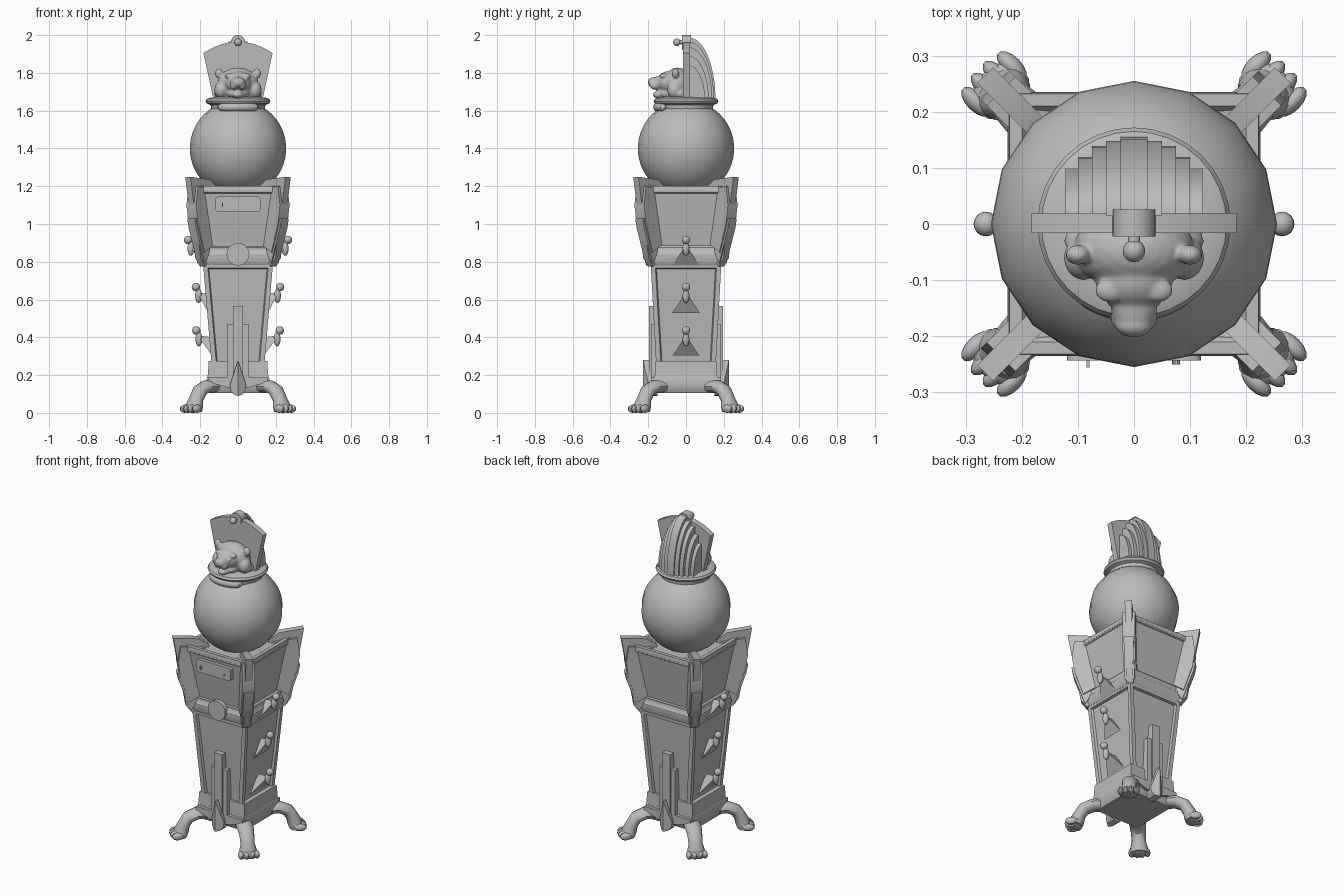
import bpy, bmesh, math
from mathutils import Matrix, Vector

if "Cube" in bpy.data.objects:
    bpy.data.objects.remove(bpy.data.objects["Cube"])

stone = bpy.data.materials.new("plain grey")
stone.diffuse_color = (0.5, 0.5, 0.5, 1)
stone.use_nodes = True
stone.node_tree.nodes["Principled BSDF"].inputs["Base Color"].default_value = stone.diffuse_color
QUARTERS = [math.pi / 4 + k * math.pi / 2 for k in range(4)]
BOTH = [0, math.pi]


def finish(name, bm):
    bmesh.ops.recalc_face_normals(bm, faces=bm.faces)
    me = bpy.data.meshes.new(name)
    bm.to_mesh(me)
    bm.free()
    me.materials.append(stone)
    ob = bpy.data.objects.new(name, me)
    bpy.context.collection.objects.link(ob)
    return ob


def loft(name, rings, turns=(0,), inset=None):
    """Skin closed rings of points; optionally recess each side of band 0."""
    bm = bmesh.new()
    for a in turns:
        rot = Matrix.Rotation(a, 3, 'Z')
        vs = [[bm.verts.new(rot @ Vector(p)) for p in r] for r in rings]
        n = len(vs[0])
        bands = []
        for r0, r1 in zip(vs, vs[1:]):
            bands.append([bm.faces.new((r0[i], r0[(i + 1) % n], r1[(i + 1) % n], r1[i]))
                          for i in range(n)])
        bm.faces.new(vs[0][::-1])
        bm.faces.new(vs[-1])
        if inset:
            bm.normal_update()
            bmesh.ops.recalc_face_normals(bm, faces=bm.faces)
            bmesh.ops.inset_individual(bm, faces=bands[0], thickness=inset[0])
            bmesh.ops.inset_individual(bm, faces=bands[0], thickness=0.008, depth=-inset[1])
    return finish(name, bm)


def box_loft(name, sections, inset=None):
    """Rectangular sections (half x, half y, z)."""
    return loft(name, [[(-x, -y, z), (x, -y, z), (x, y, z), (-x, y, z)]
                       for x, y, z in sections], inset=inset)


def lathe(name, prof, n=32):
    return loft(name, [[(r * math.cos(2 * math.pi * i / n), r * math.sin(2 * math.pi * i / n), z)
                        for i in range(n)] for r, z in prof])


def slab(name, pts, y0, y1, turns=(0,), mirror=False):
    """Extrude an x-z outline from y0 (number or function of x) to y1."""
    f = y0 if callable(y0) else (lambda x: y0)
    bm = bmesh.new()
    for a in turns:
        rot = Matrix.Rotation(a, 3, 'Z')
        for s in ((1, -1) if mirror else (1,)):
            front = [bm.verts.new(rot @ Vector((s * x, f(x), z))) for x, z in pts]
            back = [bm.verts.new(rot @ Vector((s * x, y1, z))) for x, z in pts]
            bm.faces.new(front)
            bm.faces.new(back[::-1])
            n = len(pts)
            for i in range(n):
                j = (i + 1) % n
                bm.faces.new((front[i], back[i], back[j], front[j]))
    return finish(name, bm)


def balls(name, items, seg=16, rings=10, turns=(0,)):
    bm = bmesh.new()
    for a in turns:
        for c, s in items:
            m = Matrix.Rotation(a, 4, 'Z') @ Matrix.Translation(c) @ Matrix.Diagonal((*s, 1))
            bmesh.ops.create_uvsphere(bm, u_segments=seg, v_segments=rings, radius=1, matrix=m)
    return finish(name, bm)


def rect(x0, x1, z0, z1):
    return [(x0, z0), (x1, z0), (x1, z1), (x0, z1)]


def disc(cx, cz, r, n=28):
    return [(cx + r * math.cos(2 * math.pi * i / n), cz + r * math.sin(2 * math.pi * i / n))
            for i in range(n)]


# Base and pedestal
box_loft("base_plate", [(.15, .15, .105), (.165, .165, .13), (.17, .17, .165), (.16, .165, .2)])
box_loft("base_block", [(.16, .165, .19), (.155, .16, .275)])
box_loft("lower_body", [(.135, .155, .2), (.185, .187, .79)], inset=(.035, .014))
box_loft("belt", [(.185, .185, .78), (.197, .197, .8), (.197, .197, .84), (.19, .19, .85),
                  (.188, .188, .875), (.175, .175, .89)])

# Upper cabinet with sunk top
box_loft("upper_body", [(.18, .188, .86), (.225, .235, 1.18)], inset=(.02, .006))
box_loft("upper_rim", [(.225, .235, 1.175), (.222, .232, 1.2), (.2, .21, 1.2), (.18, .19, 1.175)])

# Corner fins in stepped layers
slab("corner_fins", [(.17, 1.19), (.23, 1.235), (.375, 1.25), (.365, 1.19), (.30, .82),
                     (.265, .775), (.2, .85)], -.02, .02, QUARTERS)
slab("fin_cheeks", [(.18, 1.18), (.335, 1.2), (.35, 1.1), (.335, 1.0), (.285, .85), (.2, .9)],
     -.036, .036, QUARTERS)
slab("fin_steps", [(.25, 1.03), (.352, 1.03), (.342, .98), (.275, .79), (.24, .85)],
     -.028, .028, QUARTERS)

# Front and back stepped pilasters with teardrop leaf
slab("pilaster", rect(-.027, .027, .15, .565), -.195, -.13, BOTH)
slab("pilaster_steps", rect(-.055, .055, .15, .47), -.185, -.13, BOTH)
slab("leaf", [(0, .28), (.018, .225), (.042, .15), (.04, .12), (.022, .096), (0, .09)],
     lambda x: -.228 + .7 * abs(x), -.15, BOTH, mirror=True)
slab("leaf_brackets", [(0, .125), (.06, .135), (.16, .165), (.16, .19), (.06, .19), (0, .2)],
     -.185, -.15, BOTH, mirror=True)

# Front medallion and sign plate
slab("medallion", disc(0, .84, .06), -.212, -.18)
plate = [(sx * .105 + .014 * math.cos(t), 1.105 + sz * .026 + .014 * math.sin(t))
         for sx, sz, q in ((1, 1, 0), (-1, 1, 1), (-1, -1, 2), (1, -1, 3))
         for t in [math.pi / 2 * (q + k / 3) for k in range(4)]]
slab("sign_plate", plate, -.243, -.2)
slab("sign_pin_left", rect(-.085, -.079, 1.09, 1.11), -.256, -.23)
slab("sign_pin_right", disc(.075, 1.095, .007, 10), -.25, -.23)

# Side hooks: wedge, post and ball
for i, (z0, wall, tip) in enumerate([(.3, .135, .215), (.53, .158, .217), (.78, .185, .258)]):
    for s, side in ((-1, "left"), (1, "right")):
        bm = bmesh.new()
        v = [bm.verts.new(p) for p in ((s * wall, -.072, z0), (s * wall, .072, z0),
                                       (s * wall, 0, z0 + .1), (s * tip, 0, z0 + .11))]
        for f in ((0, 1, 2), (0, 1, 3), (1, 2, 3), (2, 0, 3)):
            bm.faces.new([v[k] for k in f])
        finish(f"hook_wedge_{side}_{i}", bm)
        balls(f"hook_knob_{side}_{i}", [((s * (tip + .006), 0, z0 + .136), (.022,) * 3),
                                        ((s * (tip - .008), 0, z0 + .09), (.018, .018, .038))])

# Paw legs on the diagonals
rings = []
for r, z, w, h, tilt in ((.17, .14, .05, .035, 0), (.235, .14, .048, .034, -.25),
                         (.285, .118, .043, .036, -.8), (.312, .075, .04, .036, -1.2),
                         (.325, .04, .05, .042, -1.3), (.335, .006, .052, .042, -1.57)):
    rings.append([(r - h * math.sin(tilt) * math.sin(t), w * math.cos(t),
                   z + h * math.cos(tilt) * math.sin(t))
                  for t in [2 * math.pi * k / 14 for k in range(14)]])
loft("legs", rings, QUARTERS)
toes = [((.362 - abs(k) * .006, k * .03, .022), (.034, .017, .022)) for k in (-1.5, -.5, .5, 1.5)]
balls("paws", [((.335, 0, .026), (.046, .056, .026))] + toes, 14, 8, QUARTERS)

# Globe and collar
balls("globe", [((0, 0, 1.4), (.255,) * 3)], 16, 28)
lathe("collar", [(.14, 1.595), (.145, 1.63), (.165, 1.638), (.172, 1.65), (.165, 1.662),
                 (.15, 1.668), (.12, 1.672)])
bar = []
for k in range(13):
    a = -math.pi / 2 + (k / 6 - 1) * .78
    q = .022 * math.sqrt(max(.06, 1 - ((k - 6) / 6) ** 8))
    bar.append([((.152 + q * math.cos(t)) * math.cos(a), (.152 + q * math.cos(t)) * math.sin(a),
                 1.618 + q * math.sin(t)) for t in [2 * math.pi * j / 12 for j in range(12)]])
loft("collar_bar", bar)

# Crest plate with boss, and ribbed shell behind
arch = [(.183 - .0305 * k, 1.965 - .06 * (1 - k / 6) ** 2) for k in range(13)]
slab("crest_plate", [(-.13, 1.66), (.13, 1.66)] + arch, -.016, .02)
slab("crest_boss", disc(0, 1.962, .038), -.022, .026)
balls("crest_knob", [((0, -.048, 1.962), (.02,) * 3), ((0, -.03, 1.962), (.011, .02, .011))])
for i, (w, top, depth) in enumerate([(.122, 1.84, .10), (.1, 1.89, .12), (.075, 1.935, .138),
                                     (.05, 1.965, .148), (.024, 1.988, .156)]):
    prof = [(.01, 1.66)] + [(.015 + (depth - .015) * math.cos(t), 1.66 + (top - 1.66) * math.sin(t))
                            for t in [math.pi / 2 * k / 12 for k in range(13)]]
    slab(f"shell_rib_{i}", prof, -w, w, (math.pi / 2,))

# Animal head with open jaw
parts = [((0, -.045, 1.74), (.108, .075, .088)), ((0, -.03, 1.69), (.125, .06, .05)),
         ((0, -.095, 1.75), (.07, .06, .058)), ((0, -.14, 1.748), (.042, .06, .034)),
         ((0, -.18, 1.75), (.034, .022, .026)), ((0, -.08, 1.69), (.06, .07, .032)),
         ((0, -.14, 1.684), (.03, .036, .02)), ((0, -.12, 1.71), (.03, .04, .025))]
for s in (-1, 1):
    parts += [((s * .1, -.055, 1.797), (.022, .018, .027)),
              ((s * .042, -.118, 1.783), (.028, .022, .014)),
              ((s * .09, -.06, 1.71), (.035, .04, .045)),
              ((s * .022, -.165, 1.733), (.02, .026, .022)),
              ((s * .04, -.138, 1.766), (.01, .009, .008))]
head = balls("animal_head", parts, 20, 14)
rm = head.modifiers.new("blend", 'REMESH')
rm.mode, rm.voxel_size, rm.use_smooth_shade = 'VOXEL', .005, True
sm = head.modifiers.new("soften", 'SMOOTH')
sm.iterations, sm.factor = 4, .5

# Smooth rounded parts, keep hard edges
for ob in bpy.context.scene.objects:
    ob.select_set(True)
bpy.context.view_layer.objects.active = head
bpy.ops.object.shade_smooth_by_angle(angle=math.radians(32))
